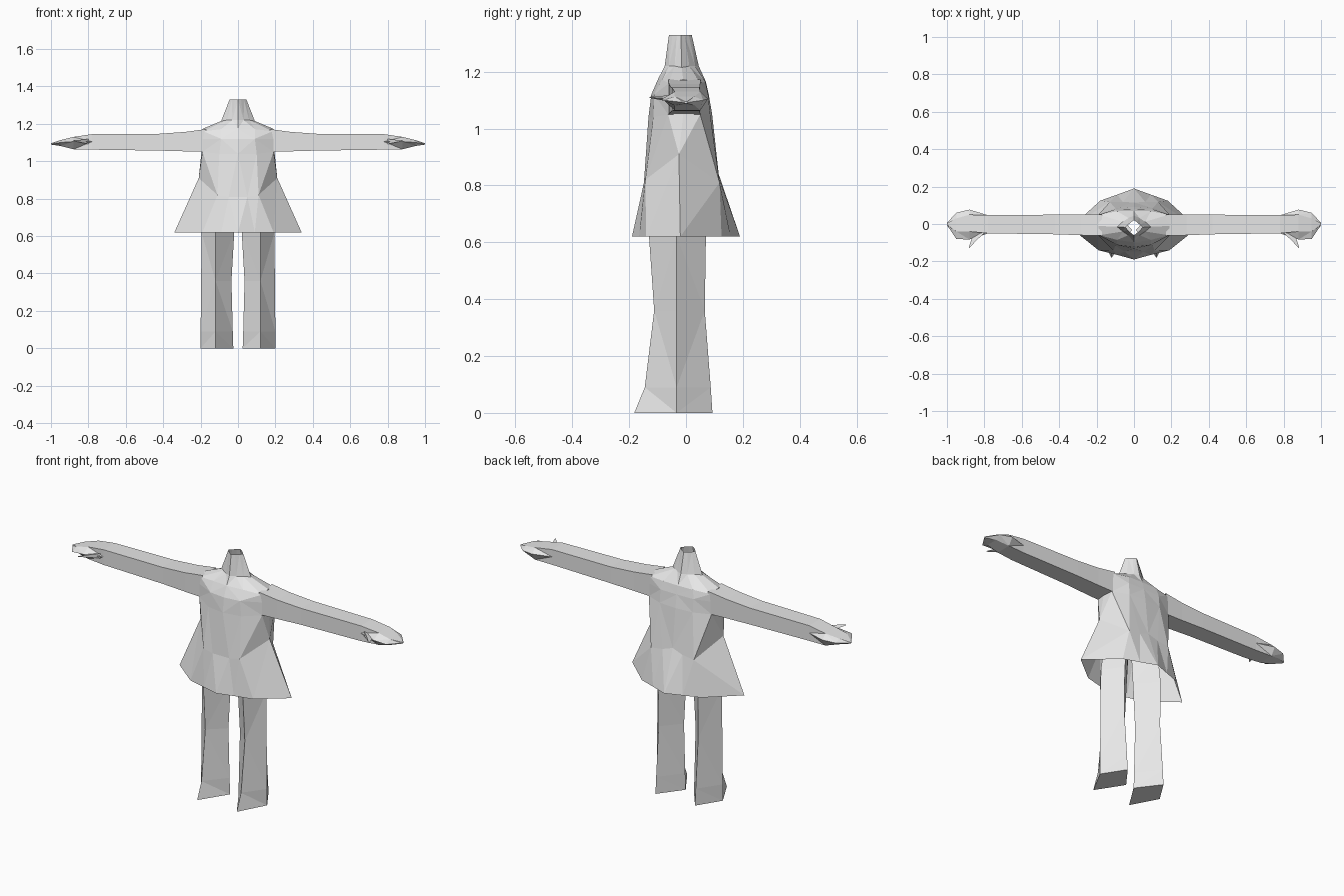
import bpy, bmesh

grey = bpy.data.materials.new("plain grey")
grey.diffuse_color = (0.8, 0.8, 0.8, 1)


def loft(name, rings, cap_start=False, cap_end=False):
    """Skin a list of equal-length closed rings into one flat-shaded object."""
    bm = bmesh.new()
    loops = [[bm.verts.new(p) for p in ring] for ring in rings]
    n = len(loops[0])
    for a, b in zip(loops, loops[1:]):
        for i in range(n):
            j = (i + 1) % n
            bm.faces.new((a[i], a[j], b[j], b[i]))
    if cap_start:
        bm.faces.new(loops[0])
    if cap_end:
        bm.faces.new(loops[-1])
    bmesh.ops.recalc_face_normals(bm, faces=bm.faces)
    bmesh.ops.triangulate(bm, faces=bm.faces)
    mesh = bpy.data.meshes.new(name)
    bm.to_mesh(mesh)
    bm.free()
    mesh.materials.append(grey)
    obj = bpy.data.objects.new(name, mesh)
    bpy.context.collection.objects.link(obj)
    return obj


def full_ring(half):
    """Complete a ring from its right half, front centre to back centre."""
    return half + [(-x, y, z) for x, y, z in half[-2:0:-1]]


# Coat: flared open hem, waist, chest, shoulders, collar and open neck
coat = [
    [(0, -.19, .62), (.09, -.165, .62), (.19, -.14, .62), (.34, -.02, .62),
     (.18, .125, .62), (.09, .157, .62), (0, .19, .62)],
    [(0, -.148, .81), (.05, -.148, .81), (.11, -.143, .82), (.21, -.025, .91),
     (.13, .118, .81), (.06, .118, .82), (0, .115, .84)],
    [(0, -.132, 1.04), (.1, -.115, 1.04), (.19, -.063, 1.05), (.195, -.01, 1.05),
     (.19, .05, 1.05), (.1, .085, 1.05), (0, .092, 1.05)],
    [(0, -.122, 1.12), (.09, -.112, 1.12), (.19, -.062, 1.12), (.195, -.01, 1.12),
     (.19, .05, 1.12), (.1, .078, 1.12), (0, .08, 1.12)],
    [(0, -.098, 1.175), (.09, -.085, 1.172), (.185, -.06, 1.16), (.19, -.01, 1.173),
     (.185, .05, 1.16), (.09, .068, 1.165), (0, .07, 1.165)],
    [(0, -.075, 1.22), (.03, -.06, 1.22), (.06, -.04, 1.22), (.09, -.015, 1.215),
     (.06, .012, 1.22), (.03, .032, 1.22), (0, .045, 1.22)],
    [(0, -.06, 1.33), (.016, -.048, 1.33), (.032, -.033, 1.33), (.045, -.018, 1.33),
     (.032, -.005, 1.33), (.016, .01, 1.33), (0, .02, 1.33)],
]
loft("coat", [full_ring(h) for h in coat])

# Arm sections: x, front y, back y, widest front, widest back, low z, mid z, high z
arm = [
    (.17, -.063, .052, -.063, .052, 1.05, 1.11, 1.172),
    (.28, -.06, .05, -.06, .05, 1.053, 1.11, 1.157),
    (.42, -.055, .05, -.055, .05, 1.057, 1.105, 1.147),
    (.78, -.05, .047, -.05, .047, 1.062, 1.105, 1.145),
    (.88, -.04, .05, -.083, .077, 1.064, 1.105, 1.13),
    (.95, -.04, .03, -.08, .06, 1.082, 1.1, 1.113),
    (1.0, -.004, .004, -.006, .006, 1.089, 1.092, 1.096),
]

# Leg sections: z, front y, back y, inner x, outer x, ridge x
leg = [
    (0, -.182, .093, .025, .2, .12),
    (.09, -.145, .087, .028, .2, .12),
    (.36, -.112, .066, .035, .197, .12),
    (.62, -.13, .07, .02, .195, .12),
    (.78, -.11, .07, .01, .17, .1),
]

for s, side in ((1, "right"), (-1, "left")):
    # Sleeve tapering into a flat pointed hand
    loft(side + "_arm", [
        [(s * x, f, hi), (s * x, wf, m), (s * x, f, lo),
         (s * x, b, lo), (s * x, wb, m), (s * x, b, hi)]
        for x, f, b, wf, wb, lo, m, hi in arm], cap_end=True)

    # Thin thumb pointing forward
    loft(side + "_thumb", [
        [(s * .79, -.04, 1.09), (s * .79, -.04, 1.12), (s * .86, -.06, 1.105)],
        [(s * .84, -.085, 1.1), (s * .84, -.085, 1.115), (s * .87, -.085, 1.107)],
        [(s * .88, -.128, 1.108), (s * .88, -.128, 1.112), (s * .884, -.126, 1.11)],
    ], True, True)

    # Diamond-section trouser leg with pointed toe
    loft(side + "_leg", [
        [(s * r, f, z), (s * o, -.033, z), (s * r, b, z), (s * i, -.033, z)]
        for z, f, b, i, o, r in leg], True, True)
